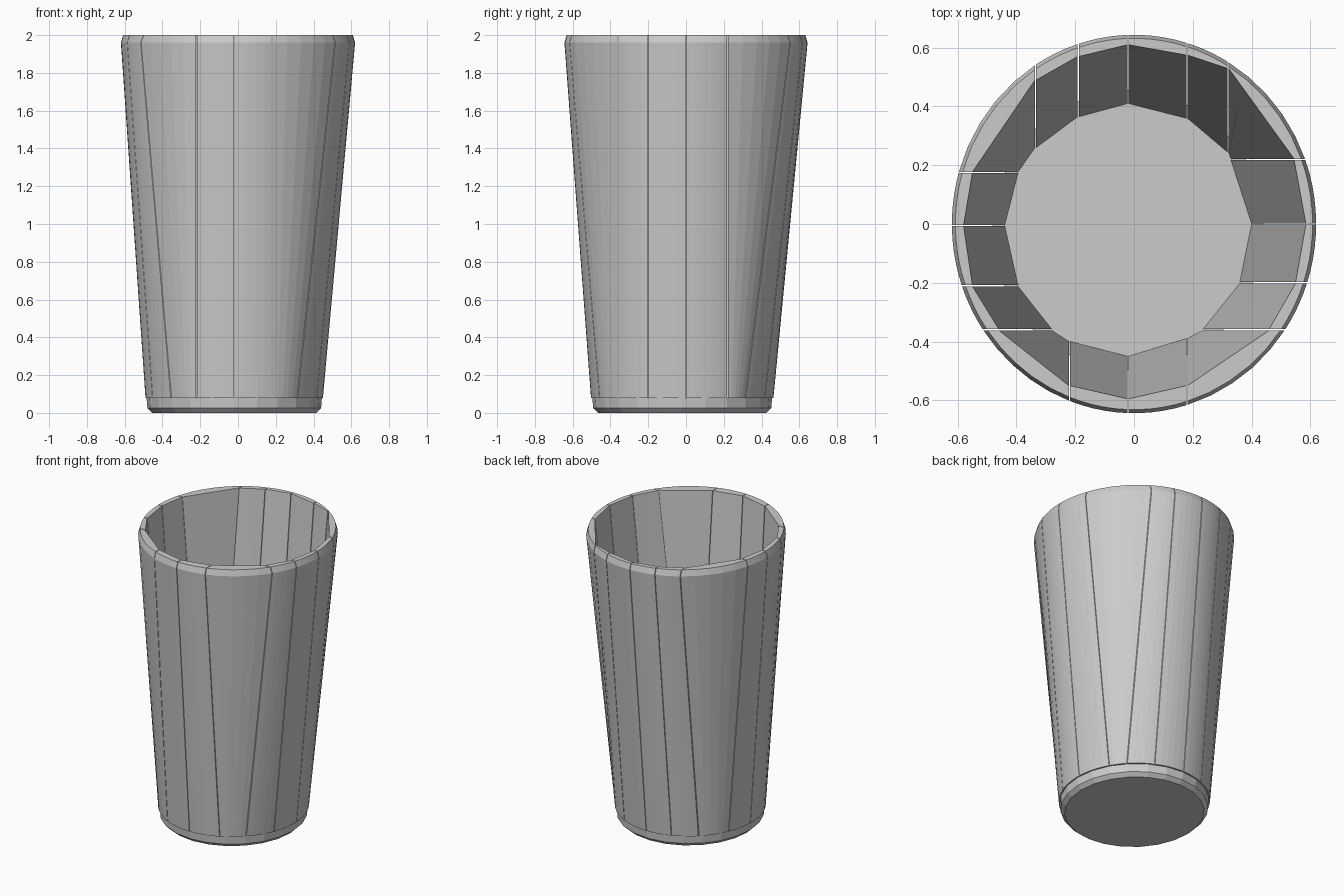
import bpy, bmesh, math
from mathutils import Vector

if "Cube" in bpy.data.objects:
    bpy.data.objects.remove(bpy.data.objects["Cube"])

grey = bpy.data.materials.new("plain_grey")
grey.diffuse_color = (0.6, 0.6, 0.6, 1)
grey.use_nodes = True
grey.node_tree.nodes["Principled BSDF"].inputs["Base Color"].default_value = grey.diffuse_color


def add_object(name, bm):
    bmesh.ops.recalc_face_normals(bm, faces=bm.faces)
    mesh = bpy.data.meshes.new(name)
    bm.to_mesh(mesh)
    bm.free()
    mesh.materials.append(grey)
    obj = bpy.data.objects.new(name, mesh)
    bpy.context.collection.objects.link(obj)
    return obj


# Seams run along axis-aligned planes: axis, inner point at rim, inner point at floor
SEAMS = [
    (1, (0.585, 0.0), (0.40, 0.0)),
    (1, (0.545, 0.22), (0.33, 0.22)),
    (0, (0.32, 0.53), (0.32, 0.245)),
    (0, (0.18, 0.575), (0.18, 0.36)),
    (0, (-0.02, 0.61), (-0.02, 0.41)),
    (0, (-0.19, 0.57), (-0.19, 0.365)),
    (0, (-0.335, 0.49), (-0.335, 0.26)),
    (1, (-0.55, 0.175), (-0.395, 0.175)),
    (1, (-0.58, -0.005), (-0.44, -0.005)),
    (1, (-0.55, -0.21), (-0.395, -0.21)),
    (1, (-0.46, -0.36), (-0.28, -0.36)),
    (0, (-0.22, -0.55), (-0.22, -0.40)),
    (0, (-0.02, -0.595), (-0.02, -0.45)),
    (0, (0.18, -0.55), (0.18, -0.39)),
    (1, (0.46, -0.36), (0.235, -0.36)),
    (1, (0.55, -0.20), (0.36, -0.20)),
]
# Outer rings: z, centre, x radius, y radius
RINGS = [(0.08, -0.02, 0.47, 0.483), (1.96, 0.0, 0.62, 0.644), (2.0, 0.0, 0.608, 0.632)]
GAP, STEPS = 0.002, 5


def outer_angle(seam, ring, shift):
    """Angle where a seam plane meets an outer ring."""
    axis, rim, _ = seam
    _, c, rx, ry = ring
    v = rim[axis] + shift - c
    if axis == 0:
        t = math.acos(v / rx)
        return t if rim[1] > 0 else -t
    t = math.asin(v / ry)
    return t if rim[0] > 0 else math.pi - t


def make_stave(name, a, b):
    def shift(s, other):
        return math.copysign(GAP, other[1][s[0]] - s[1][s[0]])

    def inner(s, level, sh):
        p = Vector((*s[level], 2.0 if level == 1 else 0.08))
        p[s[0]] += sh
        return p

    sa, sb = shift(a, b), shift(b, a)
    bm = bmesh.new()
    sections = []
    for i in range(STEPS + 1):
        f = i / STEPS
        pts = []
        for ring in RINGS:
            t0 = outer_angle(a, ring, sa)
            span = (outer_angle(b, ring, sb) - t0) % (2 * math.pi)
            t = t0 + span * f
            z, c, rx, ry = ring
            pts.append(Vector((c + rx * math.cos(t), c + ry * math.sin(t), z)))
        for level in (1, 2):
            pts.append(inner(a, level, sa).lerp(inner(b, level, sb), f))
        sections.append([bm.verts.new(p) for p in pts])
    for s, t in zip(sections, sections[1:]):
        for k in range(5):
            m = (k + 1) % 5
            bm.faces.new((s[k], s[m], t[m], t[k]))
    bm.faces.new(sections[0])
    bm.faces.new(sections[-1])
    add_object(name, bm)


# Wall staves
for i, seam in enumerate(SEAMS):
    make_stave(f"wall_stave_{i + 1:02d}", seam, SEAMS[(i + 1) % len(SEAMS)])

# Base disc with bevelled lower edge
bm = bmesh.new()
N = 24
loops = []
for z, r in ((0.0, 0.435), (0.025, 0.46), (0.079, 0.464)):
    loops.append([bm.verts.new((-0.02 + r * math.cos(2 * math.pi * k / N),
                                -0.02 + r * 1.025 * math.sin(2 * math.pi * k / N), z))
                  for k in range(N)])
for lo, hi in zip(loops, loops[1:]):
    for k in range(N):
        m = (k + 1) % N
        bm.faces.new((lo[k], lo[m], hi[m], hi[k]))
bm.faces.new(loops[0])
bm.faces.new(loops[-1])
add_object("cup_base", bm)
